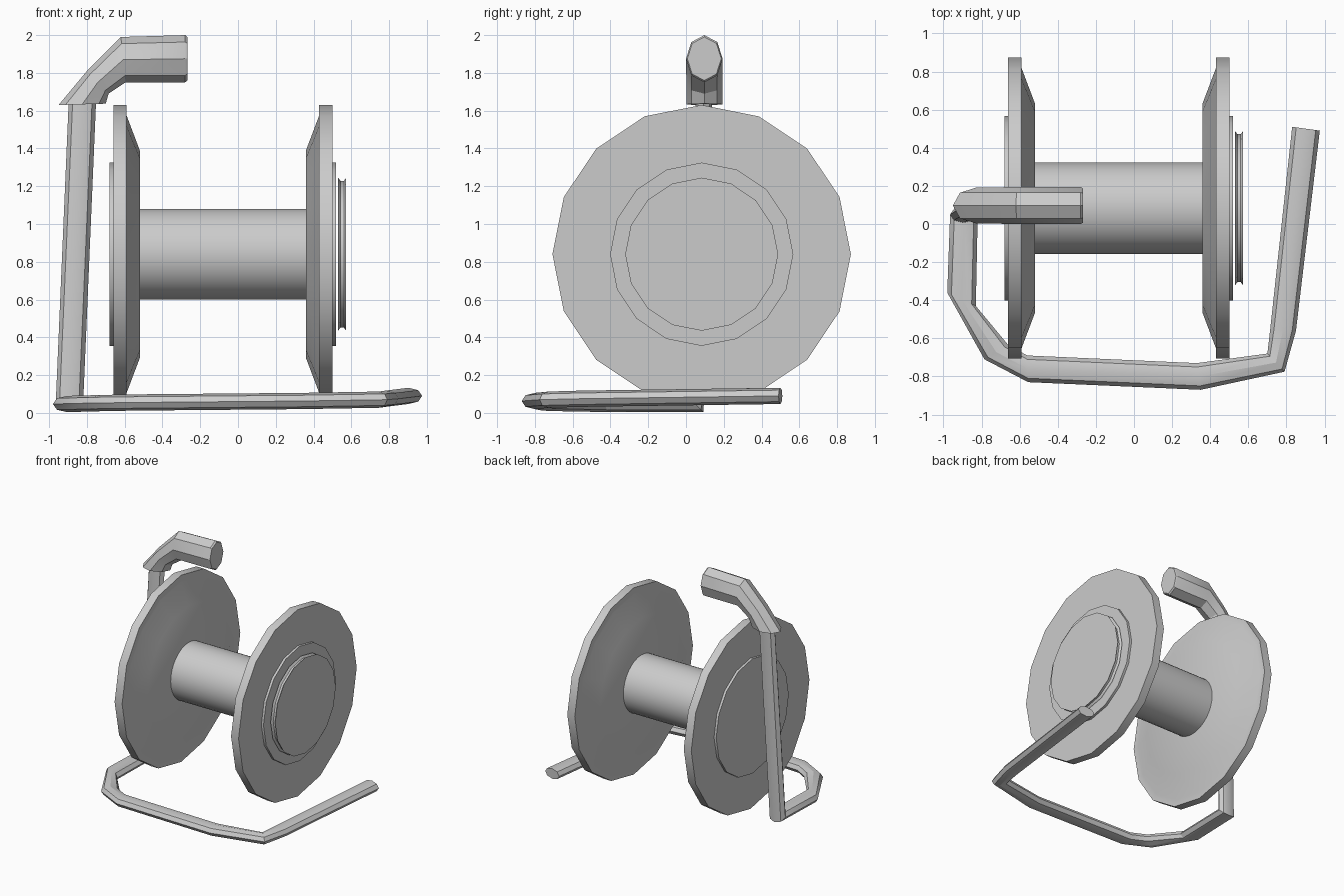
import bpy
import bmesh
import math
from mathutils import Vector

if "Cube" in bpy.data.objects:
    bpy.data.objects.remove(bpy.data.objects["Cube"])

AXIS_Y, AXIS_Z = 0.083, 0.84     # reel axle, parallel to x


def make_object(name, rings):
    """Skin consecutive rings of points and cap both ends."""
    bm = bmesh.new()
    loops = [[bm.verts.new(p) for p in ring] for ring in rings]
    n = len(loops[0])
    for a, b in zip(loops, loops[1:]):
        for i in range(n):
            j = (i + 1) % n
            bm.faces.new((a[i], a[j], b[j], b[i]))
    bm.faces.new(loops[0])
    bm.faces.new(loops[-1])
    bmesh.ops.recalc_face_normals(bm, faces=bm.faces)
    mesh = bpy.data.meshes.new(name)
    bm.to_mesh(mesh)
    bm.free()
    obj = bpy.data.objects.new(name, mesh)
    bpy.context.collection.objects.link(obj)
    bpy.ops.object.select_all(action='DESELECT')
    obj.select_set(True)
    bpy.context.view_layer.objects.active = obj
    bpy.ops.object.shade_smooth_by_angle(angle=math.radians(30))
    return obj


def lathe(name, profile, sides):
    """Turn an (x, radius) profile around the reel axle."""
    angles = [math.tau * i / sides for i in range(sides)]
    return make_object(name, [
        [(x, AXIS_Y + r * math.sin(t), AXIS_Z + r * math.cos(t)) for t in angles]
        for x, r in profile])


def loft(name, sections, sides=8):
    """Oval tube; each section is (outer point, inner point, half thickness vector)."""
    rings = []
    for a, b, v in sections:
        a, b, v = Vector(a), Vector(b), Vector(v)
        c, u = (a + b) / 2, (a - b) / 2
        rings.append([c + u * math.cos(t) + v * math.sin(t)
                      for t in (math.tau * i / sides for i in range(sides))])
    return make_object(name, rings)


# Reel: hub, then flanges and side discs mirrored about x = -0.08
lathe("reel_hub", [(-0.54, 0.24), (0.38, 0.24)], 32)
flange = [(-0.66, 0.79), (-0.59, 0.79), (-0.59, 0.735), (-0.52, 0.55)]
disc = [(-0.68, 0.485), (-0.655, 0.485)]
for side in ("left", "right"):
    flip = (lambda x: x) if side == "left" else (lambda x: -0.16 - x)
    lathe(side + "_flange", [(flip(x), r) for x, r in flange], 16)
    lathe(side + "_side_disc", [(flip(x), r) for x, r in disc], 16)

# Grooved end plate, standing just off the right disc
lathe("end_plate", [(0.53, 0.405), (0.543, 0.388), (0.56, 0.388), (0.573, 0.405)], 16)

# Bent tube frame: upright, then the foot loop around the front
sections = [
    ((-0.895, 0.095, 1.68), (-0.75, 0.095, 1.68), (0, -0.043, 0)),
    ((-0.965, 0.05, 0.047), (-0.82, 0.05, 0.047), (0, -0.043, 0.043)),
]
foot = [
    (-0.98, -0.36, -0.83, -0.43, 0.047),
    (-0.785, -0.71, -0.66, -0.635, 0.052),
    (-0.555, -0.83, -0.56, -0.69, 0.055),
    (0.35, -0.87, 0.33, -0.73, 0.063),
    (0.79, -0.775, 0.70, -0.68, 0.070),
    (0.85, -0.56, 0.715, -0.55, 0.075),
    (0.975, 0.49, 0.83, 0.51, 0.09),
]
sections += [((ox, oy, z), (ix, iy, z), (0, 0, 0.043)) for ox, oy, ix, iy, z in foot]
loft("tube_frame", sections)

# Thick hand grip bending over the reel
grip = [
    (-0.95, 1.63, -0.70, 1.637, 0.095),
    (-0.80, 1.81, -0.685, 1.69, 0.095),
    (-0.62, 1.99, -0.595, 1.75, 0.097),
    (-0.28, 2.0, -0.28, 1.75, 0.097),
    (-0.268, 1.99, -0.268, 1.76, 0.09),
]
loft("hand_grip", [((ox, 0.097, oz), (ix, 0.097, iz), (0, w, 0))
                   for ox, oz, ix, iz, w in grip])
